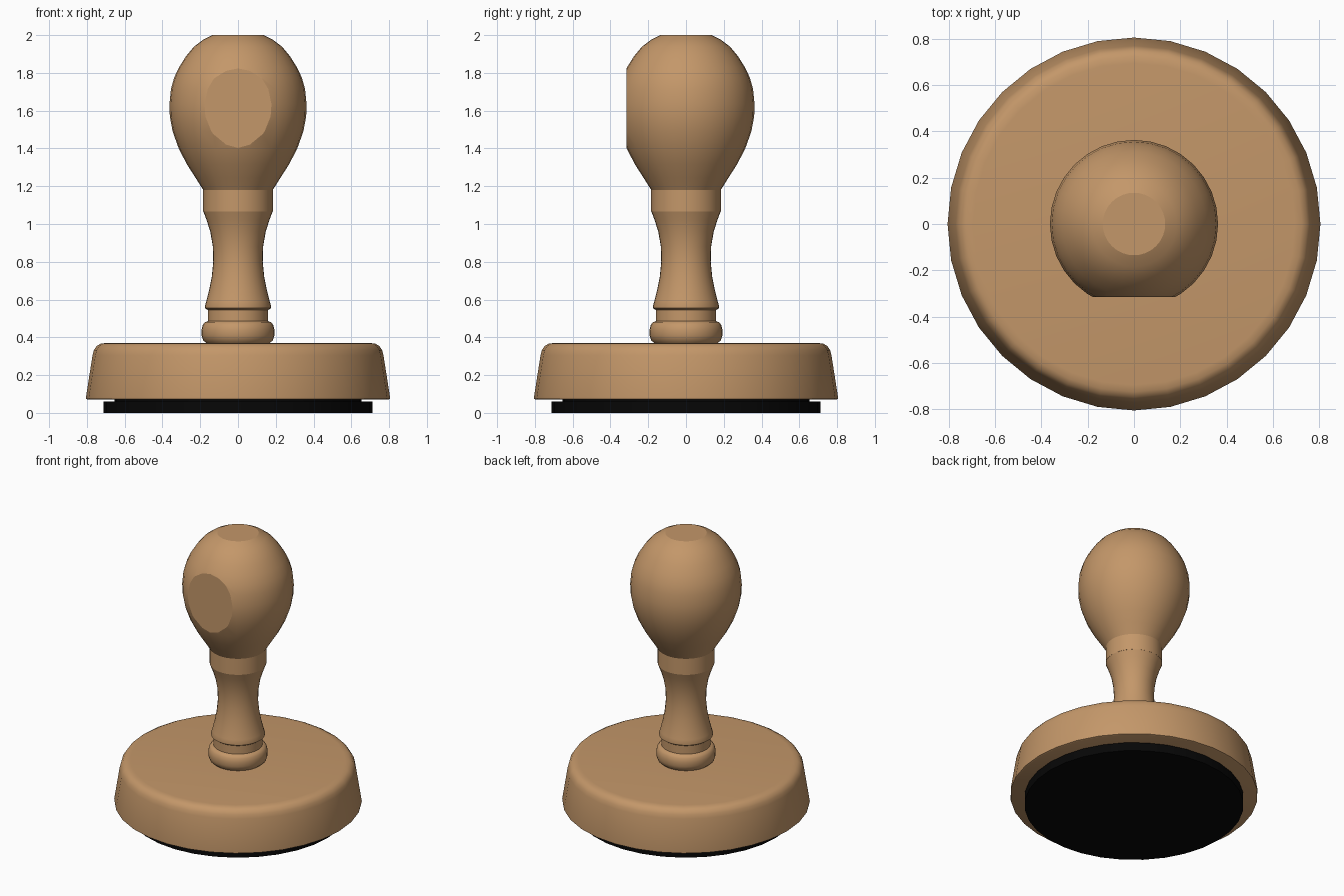
import bpy, bmesh, math

if "Cube" in bpy.data.objects:
    bpy.data.objects.remove(bpy.data.objects["Cube"])

SIDES = 32


def material(name, rgb):
    m = bpy.data.materials.new(name)
    m.diffuse_color = (*rgb, 1)
    m.use_nodes = True
    m.node_tree.nodes["Principled BSDF"].inputs["Base Color"].default_value = m.diffuse_color
    return m


wood = material("warm wood", (0.55, 0.31, 0.142))
rubber = material("black rubber", (0.002, 0.002, 0.002))


def lathe(name, profile, mat, flat_y=None, sharp_z=()):
    """Spin (radius, z) points about z, cap both ends, optionally slice off the front."""
    bm = bmesh.new()
    rings = []
    for r, z in profile:
        rings.append([bm.verts.new((r * math.cos(a), r * math.sin(a), z))
                      for a in (2 * math.pi * i / SIDES for i in range(SIDES))])
    for lo, hi in zip(rings, rings[1:]):
        for i in range(SIDES):
            j = (i + 1) % SIDES
            bm.faces.new((lo[i], lo[j], hi[j], hi[i]))
    bm.faces.new(rings[0][::-1])
    bm.faces.new(rings[-1])
    if flat_y is not None:
        geom = bm.verts[:] + bm.edges[:] + bm.faces[:]
        cut = bmesh.ops.bisect_plane(bm, geom=geom, plane_co=(0, flat_y, 0),
                                     plane_no=(0, -1, 0), clear_outer=True)
        rim = [e for e in cut["geom_cut"] if isinstance(e, bmesh.types.BMEdge)]
        bmesh.ops.holes_fill(bm, edges=rim)
        for e in rim:
            e.smooth = False
    for e in bm.edges:
        if any(all(abs(v.co.z - z) < 1e-4 for v in e.verts) for z in sharp_z):
            e.smooth = False
    bmesh.ops.recalc_face_normals(bm, faces=bm.faces)
    me = bpy.data.meshes.new(name)
    bm.to_mesh(me)
    bm.free()
    me.materials.append(mat)
    ob = bpy.data.objects.new(name, me)
    bpy.context.collection.objects.link(ob)
    bpy.ops.object.select_all(action='DESELECT')
    ob.select_set(True)
    bpy.context.view_layer.objects.active = ob
    bpy.ops.object.shade_smooth_by_angle(angle=math.radians(40))
    return ob


# Rubber stamping pad with a narrower backing above it
lathe("rubber_pad", [(0.712, 0), (0.712, 0.06)], rubber)
lathe("pad_backing", [(0.655, 0.058), (0.655, 0.075)], rubber)

# Tapered wooden base with a rounded upper rim
lathe("wooden_base", [(0.795, 0.07), (0.804, 0.074), (0.805, 0.083), (0.77, 0.305),
                      (0.763, 0.332), (0.748, 0.355), (0.725, 0.367), (0.695, 0.37)], wood)

# Rounded bead where the handle meets the base
lathe("handle_bead", [(0.165, 0.365), (0.172, 0.373), (0.185, 0.385), (0.193, 0.41),
                      (0.193, 0.44), (0.187, 0.465), (0.175, 0.48), (0.155, 0.487)], wood)

# Turned shaft: short neck, lip, waist and flare
lathe("handle_shaft", [(0.16, 0.48), (0.16, 0.545), (0.175, 0.555), (0.176, 0.563),
                       (0.168, 0.59), (0.153, 0.65), (0.139, 0.72), (0.131, 0.80),
                       (0.133, 0.88), (0.147, 0.96), (0.166, 1.02), (0.183, 1.065)],
      wood, sharp_z=(0.545,))

# Plain ring below the grip
lathe("handle_ring", [(0.184, 1.065), (0.184, 1.18)], wood)

# Egg-shaped grip with a flat top and a flat thumb rest on the front
lathe("handle_grip", [(0.184, 1.18), (0.225, 1.245), (0.27, 1.315), (0.314, 1.40),
                      (0.346, 1.49), (0.361, 1.57), (0.363, 1.635), (0.355, 1.715),
                      (0.338, 1.775), (0.312, 1.83), (0.274, 1.89), (0.232, 1.94),
                      (0.184, 1.976), (0.135, 2.0)],
      wood, flat_y=-0.315, sharp_z=(1.18, 2.0))
